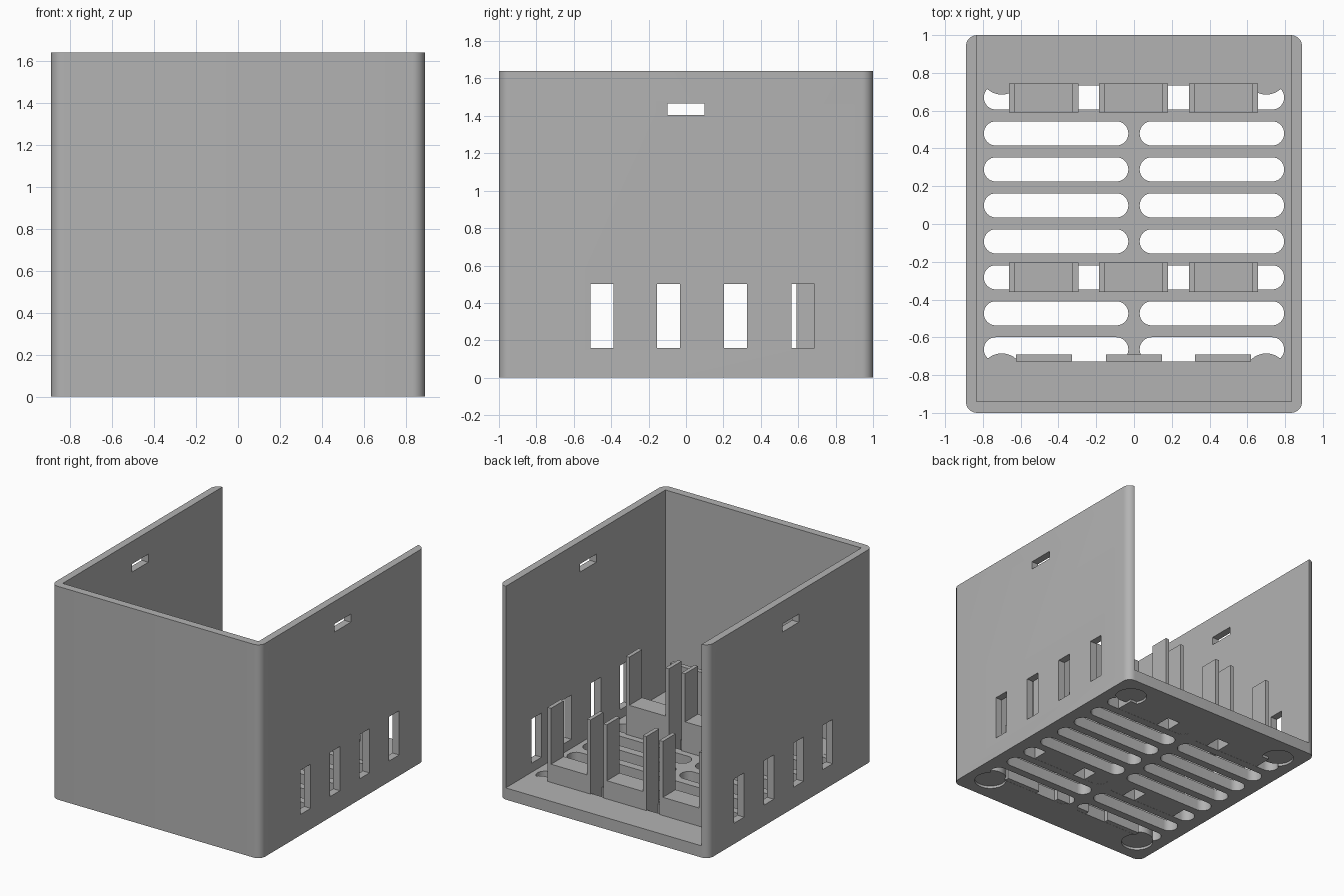
import bpy, bmesh, math

if "Cube" in bpy.data.objects:
    bpy.data.objects.remove(bpy.data.objects["Cube"])

W, D, H = 0.89, 1.0, 1.64      # half width, half depth, height
WALL, FLOOR = 0.057, 0.09      # wall and floor thickness

grey = bpy.data.materials.new("plain grey")
grey.diffuse_color = (0.45, 0.45, 0.45, 1)
grey.use_nodes = True
grey.node_tree.nodes["Principled BSDF"].inputs["Base Color"].default_value = grey.diffuse_color


def rounded(x0, x1, y0, y1, r, n):
    """Outline of a rectangle with rounded corners, counter-clockwise."""
    pts = []
    corners = [(x1 - r, y1 - r), (x0 + r, y1 - r), (x0 + r, y0 + r), (x1 - r, y0 + r)]
    for k, (cx, cy) in enumerate(corners):
        for i in range(n + 1):
            a = math.pi / 2 * (k + i / n)
            pts.append((cx + r * math.cos(a), cy + r * math.sin(a)))
    return pts


def box(x0, x1, y0, y1, z0, z1):
    return [(x0, y0), (x1, y0), (x1, y1), (x0, y1)], z0, z1


def circle(cx, cy, r, n=32):
    return [(cx + r * math.cos(2 * math.pi * i / n),
             cy + r * math.sin(2 * math.pi * i / n)) for i in range(n)]


def prisms(name, parts):
    """One object made of upright prisms, each (outline, bottom, top)."""
    bm = bmesh.new()
    for pts, z0, z1 in parts:
        face = bm.faces.new([bm.verts.new((x, y, z0)) for x, y in pts])
        ext = bmesh.ops.extrude_face_region(bm, geom=[face])
        verts = [v for v in ext["geom"] if isinstance(v, bmesh.types.BMVert)]
        bmesh.ops.translate(bm, vec=(0, 0, z1 - z0), verts=verts)
    bmesh.ops.remove_doubles(bm, verts=bm.verts, dist=1e-6)
    bmesh.ops.recalc_face_normals(bm, faces=bm.faces)
    me = bpy.data.meshes.new(name)
    bm.to_mesh(me)
    bm.free()
    me.materials.append(grey)
    ob = bpy.data.objects.new(name, me)
    bpy.context.collection.objects.link(ob)
    return ob


def cut(target, parts):
    """Subtract prisms from the target and remove the cutter."""
    cutter = prisms("cutter", parts)
    cutter.hide_render = True
    mod = target.modifiers.new("cut", "BOOLEAN")
    mod.operation, mod.solver, mod.object = "DIFFERENCE", "EXACT", cutter
    bpy.context.view_layer.objects.active = target
    bpy.ops.object.modifier_apply(modifier=mod.name)
    bpy.data.objects.remove(cutter)


# Case: rounded shell, open at the top and back
case = prisms("case", [(rounded(-W, W, -D, D, 0.06, 8), 0, H)])
cut(case, [box(-W + WALL, W - WALL, -D + 0.06, D + 0.3, FLOOR, H + 0.3)])

# Side windows and upper strap slots, through both walls
openings = [box(-1.2, 1.2, y, y + 0.122, 0.16, 0.5) for y in (-0.51, -0.155, 0.204, 0.565)]
openings.append(box(-1.2, 1.2, -0.1, 0.1, 1.405, 1.467))
cut(case, openings)

# Floor vents: two columns of eight rounded slots
vents = []
for i in range(8):
    y = 0.67 - 0.1905 * i
    for x0, x1 in ((-0.795, -0.03), (0.03, 0.795)):
        vents.append((rounded(x0, x1, y - 0.064, y + 0.064, 0.0635, 8), -0.2, FLOOR + 0.2))
cut(case, vents)

# Foot recesses under the corners, with solid pads above them
feet = [(sx * 0.70, sy * 0.80) for sx in (-1, 1) for sy in (-1, 1)]
cut(case, [(circle(x, y, 0.115), -0.1, 0.02) for x, y in feet])
prisms("foot_pads", [(circle(x, y, 0.115), 0.0195, FLOOR - 0.001) for x, y in feet])

# Cradles: a seat between two thin upright posts, three per row
for row, y0, y1, seat_z, post_z in (("back", 0.59, 0.745, 0.23, 0.66),
                                    ("middle", -0.36, -0.205, 0.32, 0.69)):
    for i, x in enumerate((-0.478, -0.002, 0.473)):
        prisms(f"{row}_cradle_seat_{i + 1}", [box(x - 0.153, x + 0.153, y0, y1, 0.001, seat_z)])
        for side, a in (("left", x - 0.183), ("right", x + 0.153)):
            prisms(f"{row}_cradle_{side}_post_{i + 1}", [box(a, a + 0.03, y0, y1, 0.001, post_z)])

# Front stop plates
for i, x in enumerate((-0.477, 0, 0.472)):
    prisms(f"front_stop_{i + 1}", [box(x - 0.148, x + 0.148, -0.729, -0.692, 0.001, 0.46)])

# Smooth rounded corners, sharp edges kept
for ob in bpy.context.scene.objects:
    ob.select_set(ob.type == "MESH")
bpy.context.view_layer.objects.active = case
bpy.ops.object.shade_smooth_by_angle(angle=math.radians(30))
